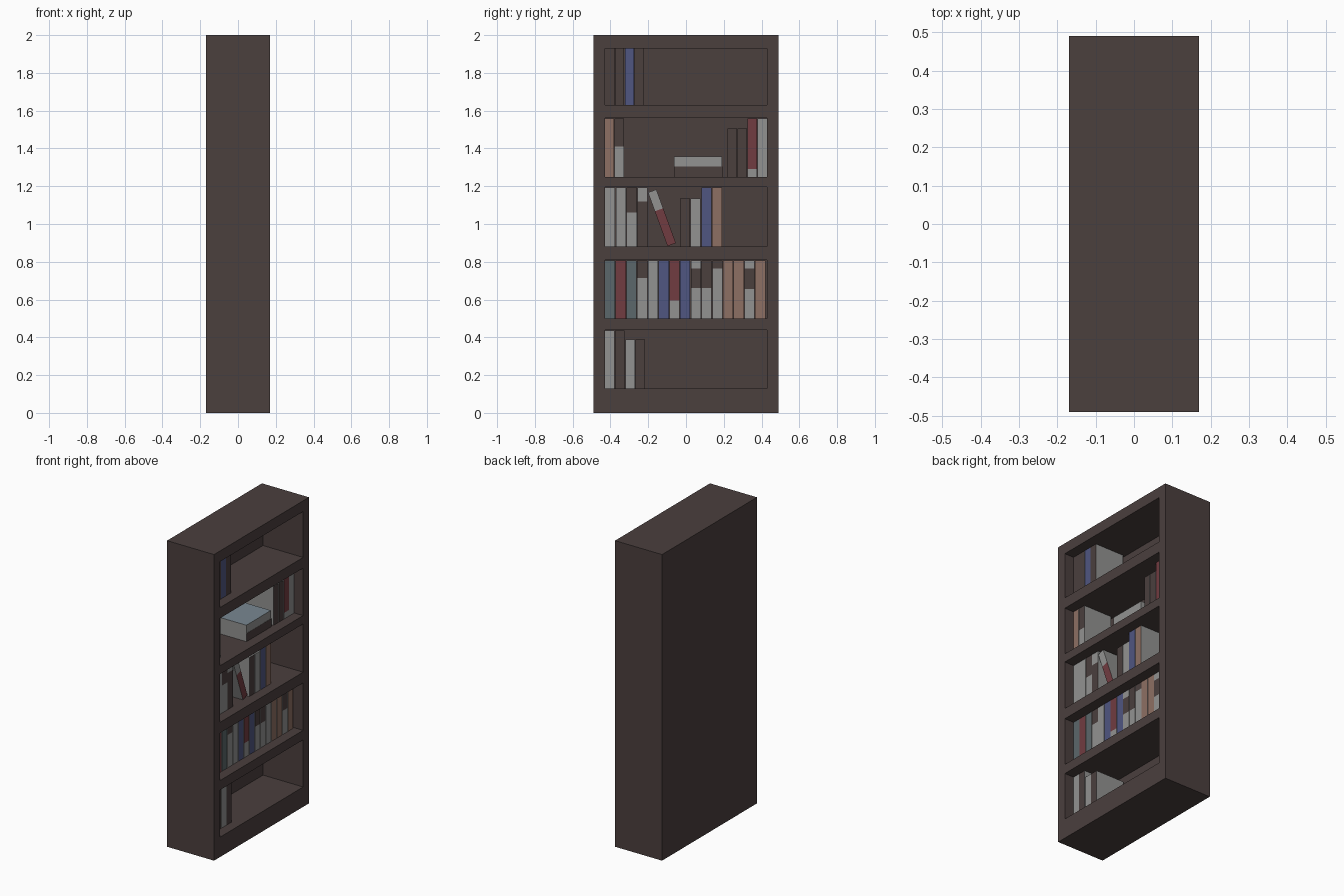
import bpy, bmesh, math
from mathutils import Matrix, Vector

if "Cube" in bpy.data.objects:
    bpy.data.objects.remove(bpy.data.objects["Cube"])

COLOURS = {
    "dark_wood": (0.070, 0.050, 0.048), "dark": (0.070, 0.050, 0.048),
    "grey": (0.29, 0.29, 0.285), "red": (0.165, 0.045, 0.052),
    "blue": (0.080, 0.092, 0.22), "salmon": (0.27, 0.16, 0.125),
    "teal": (0.105, 0.135, 0.145), "pale_blue": (0.19, 0.245, 0.285),
}
MATS = {}
for name, c in COLOURS.items():
    if name == "dark":
        continue
    m = bpy.data.materials.new(name)
    m.diffuse_color = (*c, 1)
    m.use_nodes = True
    m.node_tree.nodes["Principled BSDF"].inputs["Base Color"].default_value = m.diffuse_color
    MATS[name] = m
MATS["dark"] = MATS["dark_wood"]


def add_box(bm, lo, hi):
    lo, hi = Vector(lo), Vector(hi)
    mat = Matrix.Translation((lo + hi) / 2) @ Matrix.Diagonal((*(hi - lo), 1))
    bmesh.ops.create_cube(bm, size=1, matrix=mat)


def make_object(name, bm, mats):
    me = bpy.data.meshes.new(name)
    bm.to_mesh(me)
    bm.free()
    for m in mats:
        me.materials.append(MATS[m])
    ob = bpy.data.objects.new(name, me)
    bpy.context.collection.objects.link(ob)
    return ob


# Case: one solid block with five shelf openings cut into the +x side
SHELVES = [(1.63, 1.93), (1.25, 1.56), (0.88, 1.195), (0.50, 0.81), (0.13, 0.438)]
bm = bmesh.new()
add_box(bm, (-0.17, -0.49, 0), (0.17, 0.49, 2))
case = make_object("bookcase", bm, ["dark_wood"])
bm = bmesh.new()
for z0, z1 in SHELVES:
    add_box(bm, (-0.12, -0.43, z0), (0.3, 0.43, z1))
cutter = make_object("opening_cutter", bm, ["dark_wood"])
cutter.hide_render = True
mod = case.modifiers.new("openings", "BOOLEAN")
mod.operation = "DIFFERENCE"
mod.solver = "EXACT"
mod.object = cutter
bpy.context.view_layer.objects.active = case
bpy.ops.object.modifier_apply(modifier="openings")
bpy.data.objects.remove(cutter)

FRONT, BACK = 0.105, -0.10


def book(name, y0, y1, z0, z1, bands, top="grey", tilt=0):
    """Grey block with a spine in bands: [(colour, upper z), ..., (colour, None)]."""
    bm = bmesh.new()
    add_box(bm, (BACK, y0, z0), (FRONT, y1, z1))
    for _, z in bands[:-1]:
        bmesh.ops.bisect_plane(bm, geom=bm.verts[:] + bm.edges[:] + bm.faces[:],
                               plane_co=(0, 0, z), plane_no=(0, 0, 1))
    bm.normal_update()
    mats = ["grey", top] + [c for c, _ in bands]
    for f in bm.faces:
        if f.normal.x > 0.9:
            z = f.calc_center_median().z
            f.material_index = 2 + sum(1 for _, s in bands[:-1] if z > s)
        elif f.normal.z > 0.9:
            f.material_index = 1
    if tilt:
        c = Vector((0, (y0 + y1) / 2, (z0 + z1) / 2))
        bmesh.ops.rotate(bm, verts=bm.verts, cent=c,
                         matrix=Matrix.Rotation(math.radians(tilt), 3, "X"))
    make_object(name, bm, mats)


def row(name, shelf, y, pitch, spines):
    """Upright books side by side; a spine is (bands, optional top height)."""
    z0, z1 = SHELVES[shelf]
    for i, s in enumerate(spines):
        bands, top = s if isinstance(s, tuple) else (s, z1 - 0.002)
        if isinstance(bands, str):
            bands = [(bands, None)]
        a = y + i * pitch
        book(f"{name}_{i + 1}", a + 0.001, a + pitch - 0.002, z0, top, bands)


# Top shelf
row("top_shelf_book", 0, -0.43, 0.0525, ["dark", "dark", "blue", "dark"])

# Second shelf: left pair, right group, flat stack
row("second_shelf_left_book", 1, -0.43, 0.0515,
    ["salmon", [("grey", 1.41), ("dark", None)]])
row("second_shelf_right_book", 1, 0.218, 0.053,
    [("dark", 1.505), ("dark", 1.505), [("grey", 1.29), ("red", None)], "grey"])
book("stack_lower_book", -0.062, 0.194, 1.25, 1.304, [("dark", None)])
book("stack_upper_book", -0.064, 0.19, 1.305, 1.358, [("grey", None)], top="pale_blue")

# Third shelf: left group, leaning book, right group
row("third_shelf_left_book", 2, -0.43, 0.0572,
    ["grey", "grey", [("grey", 1.06), ("dark", None)], [("dark", 1.12), ("grey", None)]])
book("leaning_book", -0.151, -0.104, 0.882, 1.184,
     [("red", 1.078), ("grey", None)], tilt=20)
row("third_shelf_right_book", 2, -0.033, 0.0565,
    [("dark", 1.135), ("grey", 1.135), "blue", "salmon"])

# Fourth shelf: full row
row("fourth_shelf_book", 3, -0.43, 0.0568, [
    "teal", "red", "teal", [("grey", 0.715), ("dark", None)], "grey", "blue",
    [("grey", 0.595), ("red", None)], "blue",
    [("grey", 0.66), ("dark", 0.765), ("grey", None)],
    [("grey", 0.66), ("dark", None)], [("grey", 0.765), ("dark", None)],
    "salmon", "salmon", [("grey", 0.655), ("dark", 0.765), ("grey", None)], "salmon"])

# Bottom shelf
row("bottom_shelf_tall_book", 4, -0.43, 0.053, ["grey", "dark"])
row("bottom_shelf_short_book", 4, -0.321, 0.053, [("grey", 0.388), ("dark", 0.388)])
